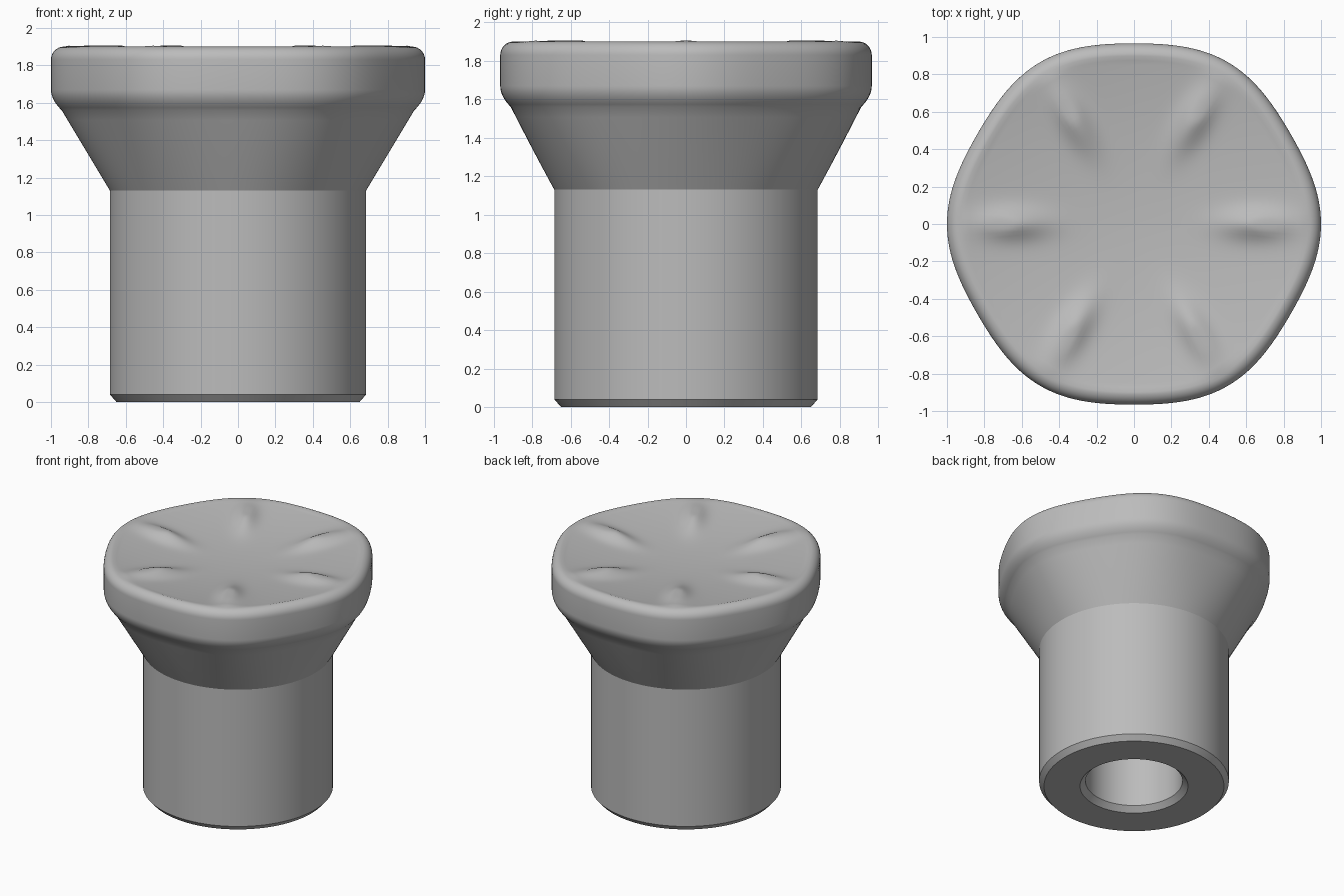
import bpy, bmesh, math
from math import pi, sin, cos, exp, radians

if "Cube" in bpy.data.objects:
    bpy.data.objects.remove(bpy.data.objects["Cube"])

SEG = 192
LOBES = 6

mat = bpy.data.materials.new("plain grey")
mat.use_nodes = True
grey = (0.5, 0.5, 0.5, 1)
mat.diffuse_color = grey
mat.node_tree.nodes["Principled BSDF"].inputs["Base Color"].default_value = grey


def outline(a):
    """Rounded six-sided outline of the head, 1 at the corners."""
    return 0.983 + 0.017 * cos(LOBES * a)


def dish(x, y):
    """Height of the hollowed top with six radial ridges."""
    r = math.hypot(x, y)
    z = 1.9 - 0.08 * (1 - (r / 0.92) ** 2)
    for i in range(LOBES):
        a = 2 * pi * i / LOBES
        along = x * cos(a) + y * sin(a) - 0.65
        across = y * cos(a) - x * sin(a)
        z += 0.05 * exp(-(along / 0.13) ** 2 / 2 - (across / 0.055) ** 2 / 2)
    return z


def build(name, rings):
    """Skin rings of points, closing the first and last ring with a fan."""
    bm = bmesh.new()
    loops = [[bm.verts.new(p) for p in ring] for ring in rings]
    for lo, hi in zip(loops, loops[1:]):
        for i in range(SEG):
            j = (i + 1) % SEG
            bm.faces.new((lo[i], lo[j], hi[j], hi[i]))
    bm.faces.new(loops[0][::-1])
    bm.faces.new(loops[-1])
    bmesh.ops.recalc_face_normals(bm, faces=bm.faces)
    mesh = bpy.data.meshes.new(name)
    bm.to_mesh(mesh)
    bm.free()
    obj = bpy.data.objects.new(name, mesh)
    bpy.context.collection.objects.link(obj)
    mesh.materials.append(mat)
    bpy.ops.object.select_all(action="DESELECT")
    obj.select_set(True)
    bpy.context.view_layer.objects.active = obj
    bpy.ops.object.shade_smooth_by_angle(angle=radians(25))


angles = [2 * pi * i / SEG for i in range(SEG)]


def ring(r, z, lobed=0):
    """Circle blended towards the lobed outline."""
    pts = []
    for a in angles:
        k = r * (1 + lobed * (outline(a) - 1))
        pts.append((k * cos(a), k * sin(a), z))
    return pts


# bore and stem, from the closed end of the bore to the shoulder
stem = [(0.35, 1.1), (0.35, 0.04), (0.39, 0), (0.65, 0), (0.685, 0.04), (0.685, 1.13)]
rings = [ring(r, z) for r, z in stem]

# flared cone up to the head
for i in range(1, 9):
    t = i / 8
    rings.append(ring(0.685 + 0.258 * t, 1.13 + 0.43 * t, t))

# soft bend from the cone into the upright side
for i in range(1, 9):
    t = i / 8
    rings.append(ring(0.943 + 0.057 * (2 * t - t * t), 1.56 + 0.11 * t, 1))

# rounded rim
for i in range(9):
    a = pi / 2 * i / 8
    rings.append(ring(0.93 + 0.07 * cos(a), 1.83 + 0.07 * sin(a), 1))

# hollowed top with ridges
for i in range(1, 36):
    flat = ring(0.93 * (1 - i / 36), 0, 1)
    rings.append([(x, y, min(dish(x, y), 1.905)) for x, y, _ in flat])

build("knob", rings)
